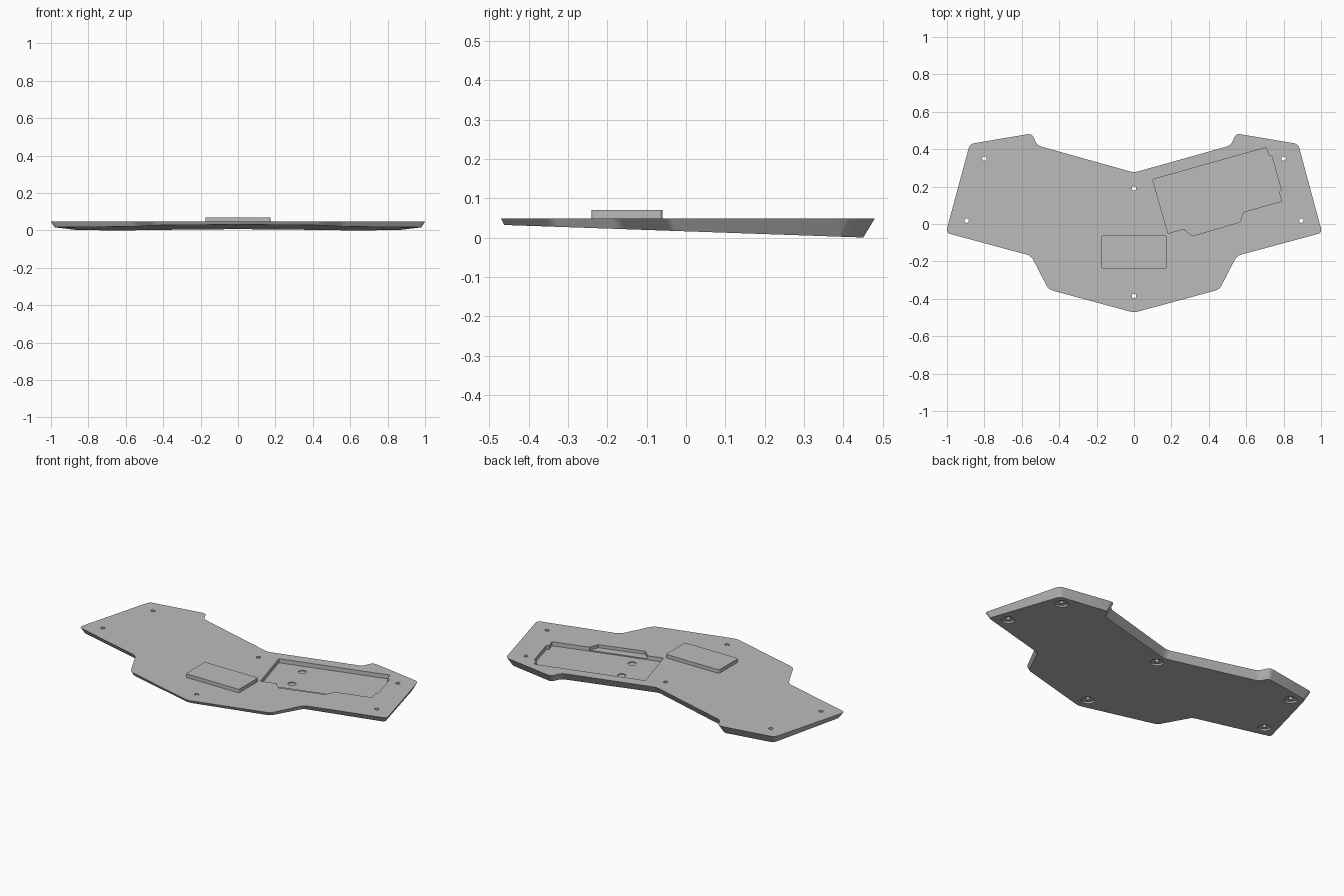
import bpy, bmesh, math
from mathutils import Vector

if "Cube" in bpy.data.objects:
    bpy.data.objects.remove(bpy.data.objects["Cube"])

TOP = 0.049
DRAFT = 0.55          # inward lean of the side walls
TILT = math.tan(math.radians(2))

grey = bpy.data.materials.new("plain grey")
grey.use_nodes = True
grey.diffuse_color = (0.5, 0.5, 0.5, 1)
grey.node_tree.nodes["Principled BSDF"].inputs["Base Color"].default_value = (0.5, 0.5, 0.5, 1)


def underside(y):
    return TILT * (0.455 - y)


def fillet(corners, cut, steps=5):
    """Round every corner of a closed outline."""
    pts = []
    for i, c in enumerate(corners):
        a = c + (corners[i - 1] - c).normalized() * cut
        b = c + (corners[(i + 1) % len(corners)] - c).normalized() * cut
        for k in range(steps + 1):
            t = k / steps
            pts.append(a * (1 - t) ** 2 + c * 2 * t * (1 - t) + b * t * t)
    return pts


def inset(corners, distance):
    """Mitre a counter-clockwise outline inward by distance(y)."""
    out = []
    for i, c in enumerate(corners):
        e1 = (c - corners[i - 1]).normalized()
        e2 = (corners[(i + 1) % len(corners)] - c).normalized()
        n1, n2 = Vector((-e1.y, e1.x)), Vector((-e2.y, e2.x))
        out.append(c + (n1 + n2) * distance(c.y) / (1 + n1.dot(n2)))
    return out


def loft(name, low, high):
    """Solid between two matching loops of 3D points."""
    bm = bmesh.new()
    a = [bm.verts.new(p) for p in low]
    b = [bm.verts.new(p) for p in high]
    for i in range(len(a)):
        j = (i + 1) % len(a)
        bm.faces.new((a[i], a[j], b[j], b[i]))
    bm.faces.new(a[::-1])
    bm.faces.new(b)
    bmesh.ops.recalc_face_normals(bm, faces=bm.faces)
    mesh = bpy.data.meshes.new(name)
    bm.to_mesh(mesh)
    bm.free()
    mesh.materials.append(grey)
    ob = bpy.data.objects.new(name, mesh)
    bpy.context.collection.objects.link(ob)
    return ob


def prism(name, pts, z0, z1):
    return loft(name, [(p[0], p[1], z0) for p in pts], [(p[0], p[1], z1) for p in pts])


def disc(x, y, r, n=32):
    return [(x + r * math.cos(math.tau * k / n), y + r * math.sin(math.tau * k / n))
            for k in range(n)]


def cut(target, cutter):
    cutter.hide_render = True
    mod = target.modifiers.new("cut", "BOOLEAN")
    mod.operation, mod.solver, mod.object = "DIFFERENCE", "EXACT", cutter
    bpy.context.view_layer.objects.active = target
    bpy.ops.object.modifier_apply(modifier=mod.name)
    bpy.data.objects.remove(cutter)


# Base plate: mirrored outline, drafted walls, sloping underside
half = [(0, -0.474), (0.457, -0.35), (0.55, -0.17), (1.006, -0.047),
        (0.878, 0.428), (0.545, 0.484), (0.518, 0.42), (0, 0.275)]
outline = [Vector(p) for p in half] + [Vector((-x, y)) for x, y in half[-2:0:-1]]
lower = inset(outline, lambda y: DRAFT * (TOP - underside(y)))
plate = loft("base_plate",
             [(p.x, p.y, underside(p.y)) for p in fillet(lower, 0.02)],
             [(p.x, p.y, TOP) for p in fillet(outline, 0.025)])

# Main pocket and its shallower front bay
pocket = [(0.10, 0.238), (0.182, -0.05), (0.79, 0.122), (0.775, 0.17), (0.787, 0.182),
          (0.737, 0.362), (0.72, 0.368), (0.706, 0.409)]
cut(plate, prism("pocket_cutter", pocket, TOP - 0.024, 0.1))
bay = [(0.27, -0.03), (0.312, -0.064), (0.565, 0.01), (0.588, 0.07), (0.57, 0.1), (0.28, 0.02)]
cut(plate, prism("bay_cutter", bay, TOP - 0.018, 0.1))

# Shallow round seats in the pocket floor
for x, y in ((0.27, 0.215), (0.31, 0.06)):
    cut(plate, prism("seat_cutter", disc(x, y, 0.022), TOP - 0.029, 0.1))

# Screw holes, counterbored from below
holes = [(0, 0.19), (0, -0.385)]
holes += [(s * x, y) for s in (1, -1) for x, y in ((0.8, 0.35), (0.895, 0.018))]
for x, y in holes:
    cut(plate, prism("bore_cutter", disc(x, y, 0.036), -0.1, underside(y) + 0.011))
    cut(plate, prism("hole_cutter", disc(x, y, 0.012), -0.2, 0.2))

# Raised block on the front of the plate
corners = [Vector(p) for p in ((-0.174, -0.24), (0.174, -0.24), (0.174, -0.06), (-0.174, -0.06))]
block = prism("raised_block", fillet(corners, 0.01), TOP - 0.004, 0.07)

# Smooth the rounded corners, keep hard edges
for ob in (plate, block):
    bpy.ops.object.select_all(action="DESELECT")
    ob.select_set(True)
    bpy.context.view_layer.objects.active = ob
    bpy.ops.object.shade_smooth_by_angle(angle=math.radians(30))
